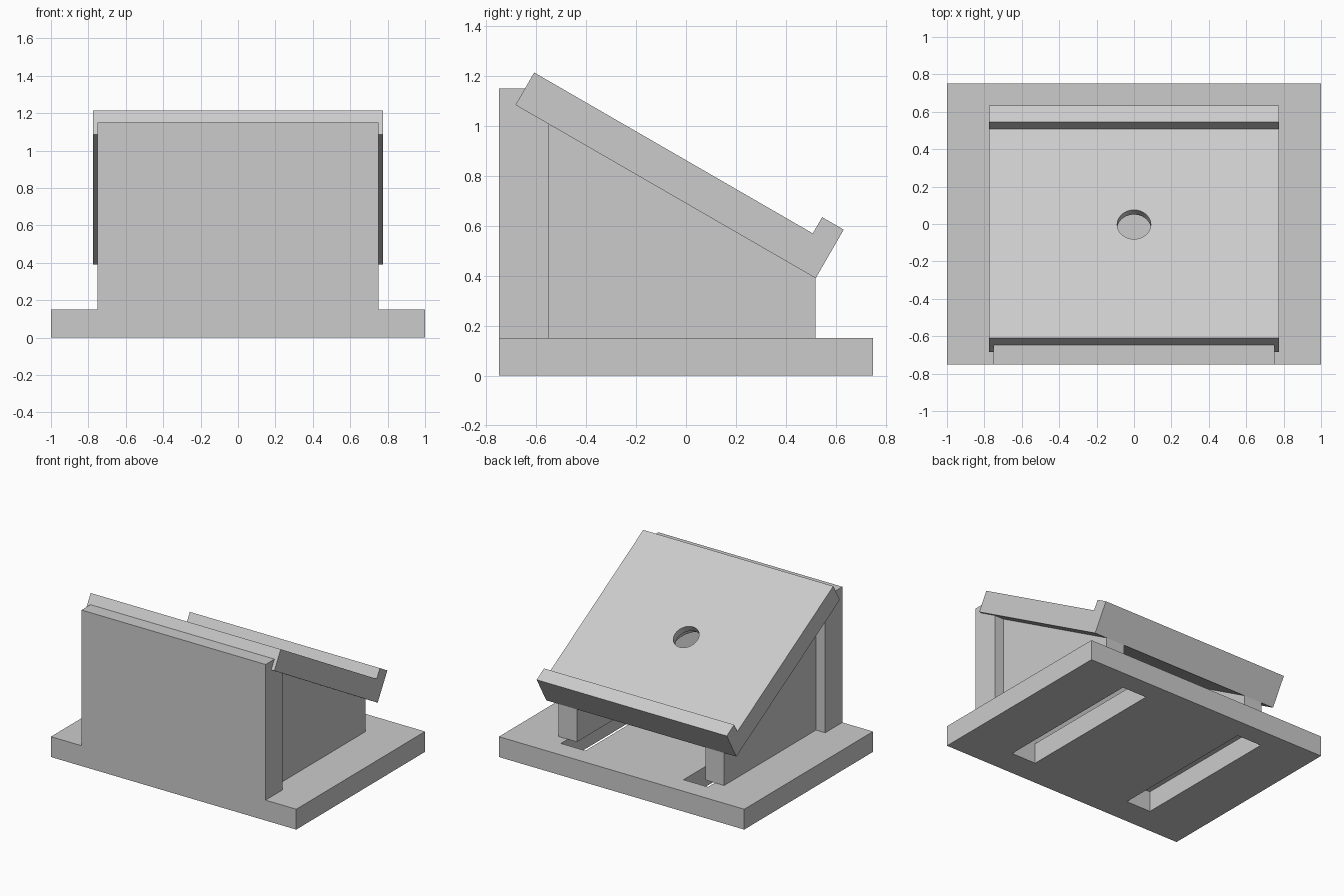
import bpy, bmesh, math
from mathutils import Vector

cube = bpy.data.objects.get("Cube")
if cube:
    bpy.data.objects.remove(cube, do_unlink=True)

grey = bpy.data.materials.new("light grey")
grey.use_nodes = True
grey.diffuse_color = (0.6, 0.6, 0.6, 1)
grey.node_tree.nodes["Principled BSDF"].inputs["Base Color"].default_value = (0.6, 0.6, 0.6, 1)


def finish(name, bm):
    bmesh.ops.recalc_face_normals(bm, faces=bm.faces)
    mesh = bpy.data.meshes.new(name)
    bm.to_mesh(mesh)
    bm.free()
    mesh.materials.append(grey)
    obj = bpy.data.objects.new(name, mesh)
    bpy.context.collection.objects.link(obj)
    return obj


def extrude_profile(name, points, x0, x1):
    """Extrude a side profile of (y, z) points from x0 to x1."""
    bm = bmesh.new()
    face = bm.faces.new([bm.verts.new((x0, y, z)) for y, z in points])
    new = bmesh.ops.extrude_face_region(bm, geom=[face])["geom"]
    verts = [v for v in new if isinstance(v, bmesh.types.BMVert)]
    bmesh.ops.translate(bm, verts=verts, vec=(x1 - x0, 0, 0))
    return finish(name, bm)


def box(name, x0, x1, y0, y1, z0, z1):
    return extrude_profile(name, [(y0, z0), (y1, z0), (y1, z1), (y0, z1)], x0, x1)


def cylinder(name, radius, depth, centre):
    bm = bmesh.new()
    bmesh.ops.create_cone(bm, cap_ends=True, segments=48, radius1=radius,
                          radius2=radius, depth=depth)
    obj = finish(name, bm)
    obj.location = centre
    obj.rotation_euler.x = -TILT
    return obj


def cut(obj, cutter):
    """Subtract the cutter, bake the result and drop the cutter."""
    cutter.hide_render = True
    mod = obj.modifiers.new("cut", "BOOLEAN")
    mod.operation = "DIFFERENCE"
    mod.solver = "EXACT"
    mod.object = cutter
    bpy.context.view_layer.objects.active = obj
    bpy.ops.object.modifier_apply(modifier=mod.name)
    bpy.data.objects.remove(cutter, do_unlink=True)


TILT = math.radians(30)
FOOT_Y, FOOT_Z = 0.52, 0.39      # lower corner of the tilted plate
BASE_TOP, WALL_Y = 0.15, -0.55
LENGTH, THICK, LIP = 1.39, 0.15, 0.225


def on_plate(along, out):
    """Point (y, z) measured up the slope and out from the underside."""
    c, s = math.cos(TILT), math.sin(TILT)
    return FOOT_Y - along * c + out * s, FOOT_Z + along * s + out * c


# Base with a slot beside each rib
base = box("base", -1, 1, -0.75, 0.75, 0, BASE_TOP)
for side in (-1, 1):
    cut(base, box("slot_cutter", side * 0.4, side * 0.6, WALL_Y, 0.6, -0.1, 0.3))

# Upright wall
box("upright_wall", -0.75, 0.75, -0.75, WALL_Y, BASE_TOP, 1.15)

# Sloped support ribs
rib_top = FOOT_Z + (FOOT_Y - WALL_Y) * math.tan(TILT)
rib = [(WALL_Y, BASE_TOP), (FOOT_Y, BASE_TOP), (FOOT_Y, FOOT_Z), (WALL_Y, rib_top)]
for label, side in (("right", -1), ("left", 1)):
    extrude_profile(label + "_rib", rib, side * 0.525, side * 0.675)

# Tilted plate with a lip along its lower edge
profile = [on_plate(a, o) for a, o in (
    (0, 0), (LENGTH, 0), (LENGTH, THICK), (0.1, THICK), (0.1, LIP), (0, LIP))]
plate = extrude_profile("tilted_plate", profile, -0.775, 0.775)

# Round hole, widened on the underside
for radius, out, depth in ((0.09, 0.1, 0.3), (0.16, 0, 0.2)):
    cut(plate, cylinder("hole_cutter", radius, depth, Vector((0, *on_plate(0.69, out)))))
